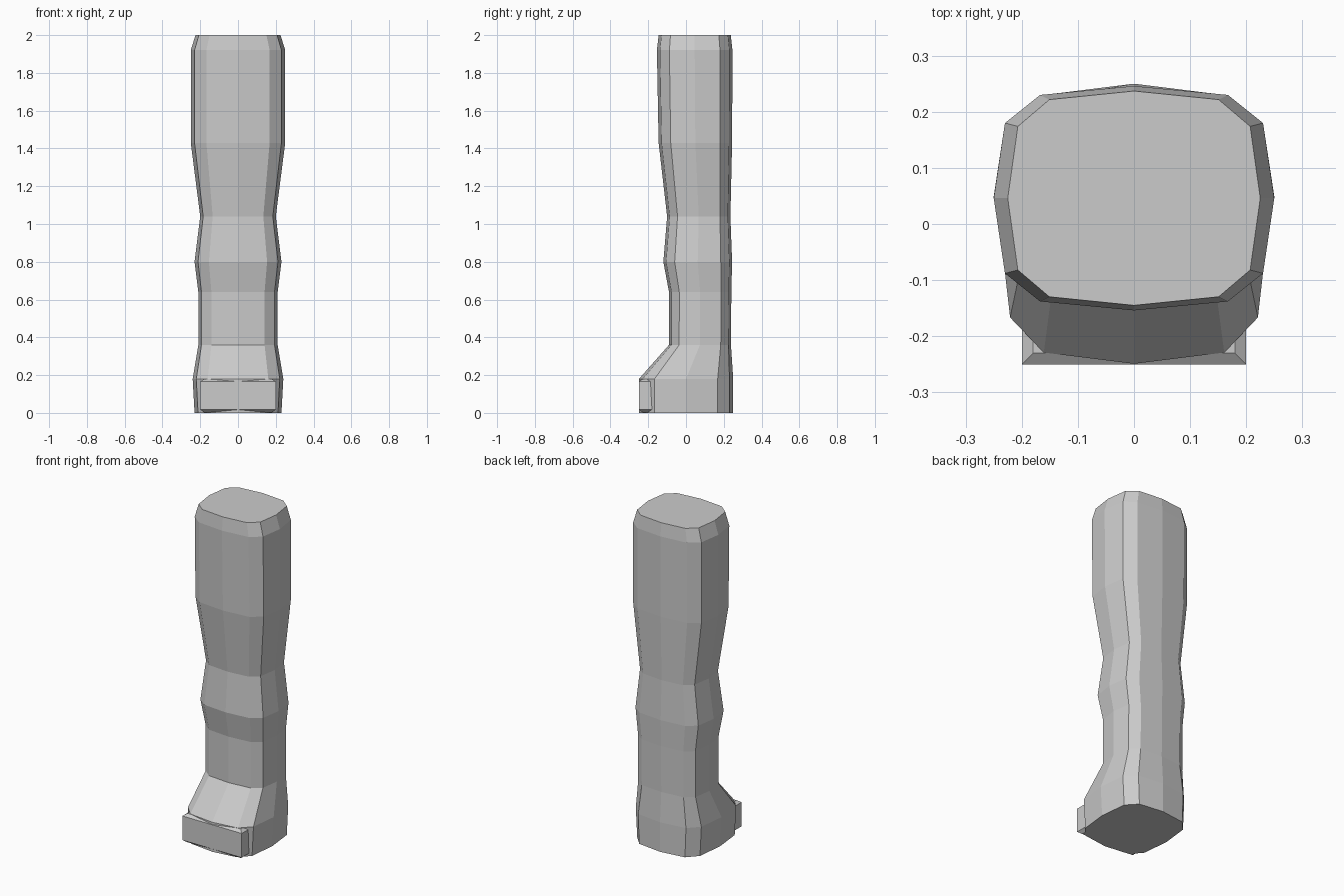
import bpy, bmesh

if "Cube" in bpy.data.objects:
    bpy.data.objects.remove(bpy.data.objects["Cube"])


def loft(name, rings):
    """Skin a stack of point rings and cap both ends."""
    bm = bmesh.new()
    loops = [[bm.verts.new(p) for p in ring] for ring in rings]
    for a, b in zip(loops, loops[1:]):
        n = len(a)
        for i in range(n):
            j = (i + 1) % n
            bm.faces.new((a[i], a[j], b[j], b[i]))
    bm.faces.new(loops[0])
    bm.faces.new(loops[-1])
    bmesh.ops.recalc_face_normals(bm, faces=bm.faces)
    mesh = bpy.data.meshes.new(name)
    bm.to_mesh(mesh)
    bm.free()
    obj = bpy.data.objects.new(name, mesh)
    bpy.context.collection.objects.link(obj)
    return obj


# Twelve-sided rounded-square cross-section, mirrored from its right half
half = [(0, -1), (0.67, -0.92), (0.92, -0.67), (1, 0),
        (0.92, 0.67), (0.67, 0.92), (0, 1)]
section = half + [(-x, y) for x, y in half[-2:0:-1]]


def leg_ring(z, width, front, back):
    centre, depth = (front + back) / 2, (back - front) / 2
    return [(x * width, centre + y * depth, z) for x, y in section]


# Leg with thigh, knee, ankle and foot: height, half width, front y, back y
levels = [
    (0.00, 0.23, -0.249, 0.25),
    (0.18, 0.24, -0.249, 0.25),
    (0.36, 0.21, -0.09, 0.238),
    (0.64, 0.21, -0.09, 0.24),
    (0.80, 0.23, -0.12, 0.244),
    (1.04, 0.20, -0.10, 0.235),
    (1.43, 0.25, -0.145, 0.244),
    (1.92, 0.25, -0.154, 0.246),
    (2.00, 0.225, -0.145, 0.237),
]
loft("leg", [leg_ring(*level) for level in levels])


# Toe plate with chamfered top and bottom rims
def plate_ring(z, inset):
    x, front, back = 0.2 - inset, -0.25 + inset, -0.10 - inset
    return [(-x, front, z), (x, front, z), (x, back, z), (-x, back, z)]


loft("toe_plate", [plate_ring(0.003, 0.02), plate_ring(0.018, 0),
                   plate_ring(0.165, 0), plate_ring(0.179, 0.02)])
